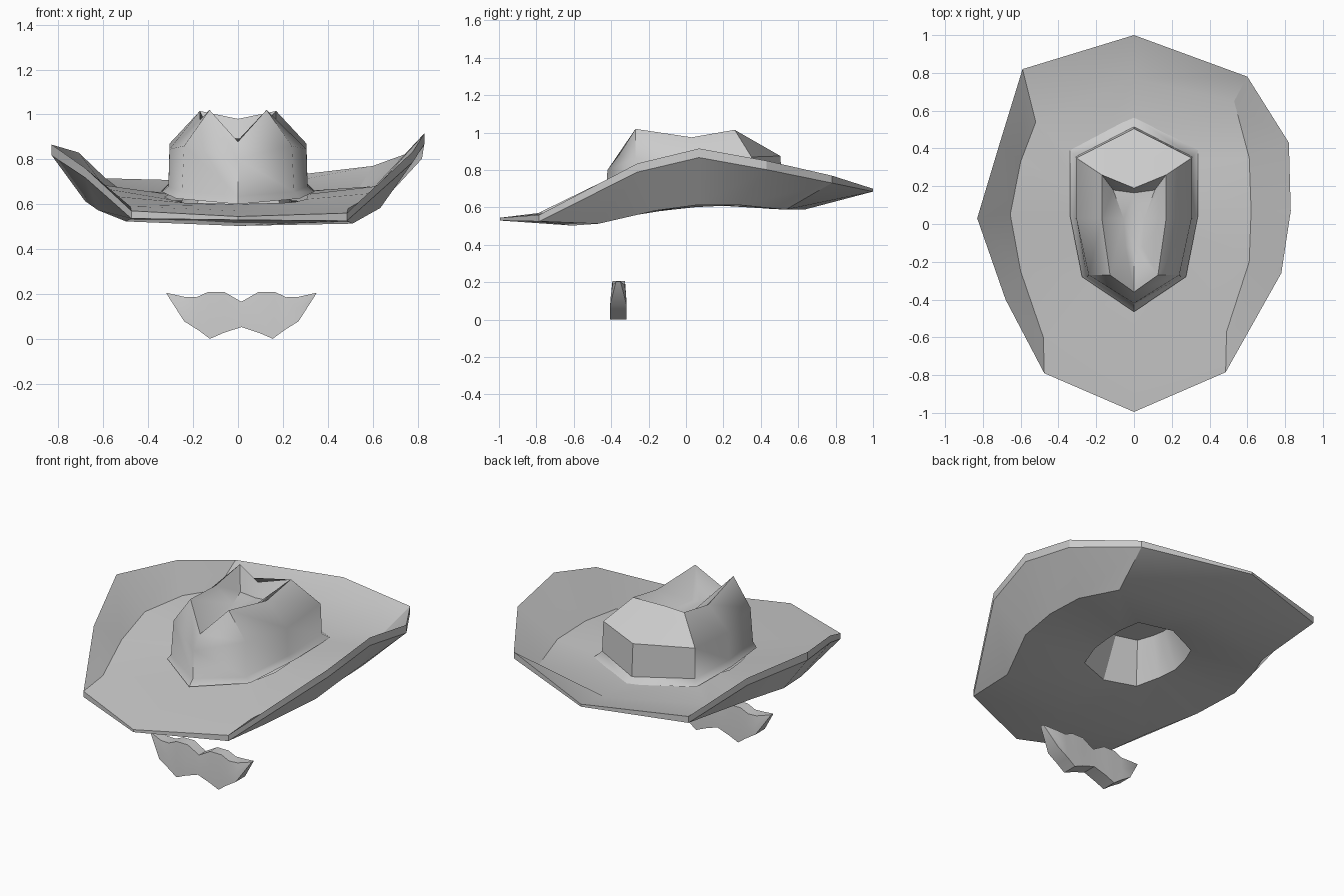
import bpy, bmesh, math

if "Cube" in bpy.data.objects:
    bpy.data.objects.remove(bpy.data.objects["Cube"])


def loft(name, rings, angle=30, cap_start=False, cap_end=False):
    """Skin a list of equal-length point rings and shade by angle."""
    bm = bmesh.new()
    vs = [[bm.verts.new(p) for p in r] for r in rings]
    n = len(rings[0])
    for a, b in zip(vs, vs[1:]):
        for i in range(n):
            j = (i + 1) % n
            bm.faces.new((a[i], a[j], b[j], b[i]))
    if cap_start:
        bm.faces.new(vs[0])
    if cap_end:
        bm.faces.new(vs[-1])
    bmesh.ops.recalc_face_normals(bm, faces=bm.faces)
    me = bpy.data.meshes.new(name)
    bm.to_mesh(me)
    bm.free()
    ob = bpy.data.objects.new(name, me)
    bpy.context.collection.objects.link(ob)
    bpy.ops.object.select_all(action='DESELECT')
    ob.select_set(True)
    bpy.context.view_layer.objects.active = ob
    bpy.ops.object.shade_smooth_by_angle(angle=math.radians(angle))
    return ob


def mirrored(half):
    """Close a half ring (back centre to front centre) across x = 0."""
    return half + [(-x, y, z) for x, y, z in half[-2:0:-1]]


def inner(ring, s, z0, slope):
    """Shrink a ring towards the crown axis onto a tilted plane."""
    return [(x * s, .05 + (y - .05) * s, z0 + slope * y * s) for x, y, z in ring]


def lower(ring, d, side=0.0):
    return [(x, y, z - d - side * abs(x)) for x, y, z in ring]


# Brim: upturned rim, fold line, underside and head opening
rim = [(0, 1, .70), (.6, .78, .77), (.82, .43, .85), (.83, .07, .915),
       (.78, -.26, .835), (.485, -.785, .56), (0, -.995, .545), (-.475, -.79, .57),
       (-.68, -.40, .76), (-.83, .03, .865), (-.71, .43, .83), (-.59, .82, .715)]
fold = [(0, .77, .655), (.53, .65, .655), (.61, .35, .68), (.62, .07, .68),
        (.61, -.2, .65), (.49, -.57, .58), (0, -.74, .57), (-.48, -.6, .59),
        (-.6, -.25, .64), (-.655, .05, .68), (-.6, .33, .685), (-.52, .54, .66)]
under = [(x * 1.04, y * .82, z) for x, y, z in lower(fold, .067)]
loft("brim", [inner(fold, .5, .63, .08), fold, rim, lower(rim, .015, .04), under,
              inner(fold, .39, .60, .08), inner(fold, .26, .81, 0)], cap_end=True)

# Crown: flared base, upright wall, pinched peaks and a dent in the top
flange = [(0, .57, .655), (.34, .39, .66), (.34, .05, .655), (.275, -.28, .625), (0, -.465, .60)]
foot = [(0, .515, .68), (.31, .355, .69), (.31, .03, .68), (.25, -.28, .655), (0, -.43, .635)]
shoulder = [(0, .505, .875), (.305, .35, .87), (.305, .03, .845), (.24, -.27, .86), (0, -.42, .80)]
peaks = [(0, .19, .98), (.17, .26, 1.015), (.17, .03, .975), (.127, -.27, 1.02), (0, -.36, .878)]
dent = [(0, .165, .895), (.11, .18, .895), (.055, .03, .895), (.045, -.12, .885), (0, -.13, .885)]
loft("crown", [mirrored(r) for r in (flange, foot, shoulder, peaks, dent)], 48, cap_end=True)

# Moustache: slab swept sideways; (x, top x, top z, bottom z, half depth)
half = [(0, 0, .165, .052, .042), (.08, .075, .208, .026, .045), (.14, .15, .208, .0, .045),
        (.19, .20, .185, .037, .045), (.255, .255, .187, .078, .044), (.333, .335, .205, .20, .013)]
stations = [(-a, -b, t, u, d) for a, b, t, u, d in half[:0:-1]] + half
sections = []
for xb, xt, zt, zb, d in stations:
    c, m, xm = -.362, (zt + zb) / 2, (xb + xt) / 2 + .015
    sections.append([(xt + .015, c - d * .7, zt), (xm, c - d * .9, m),
                     (xb + .015, c - d, zb), (xb + .015, c + d, zb),
                     (xm, c + d * .95, m), (xt + .015, c + d * .8, zt)])
loft("moustache", sections, cap_start=True, cap_end=True)
